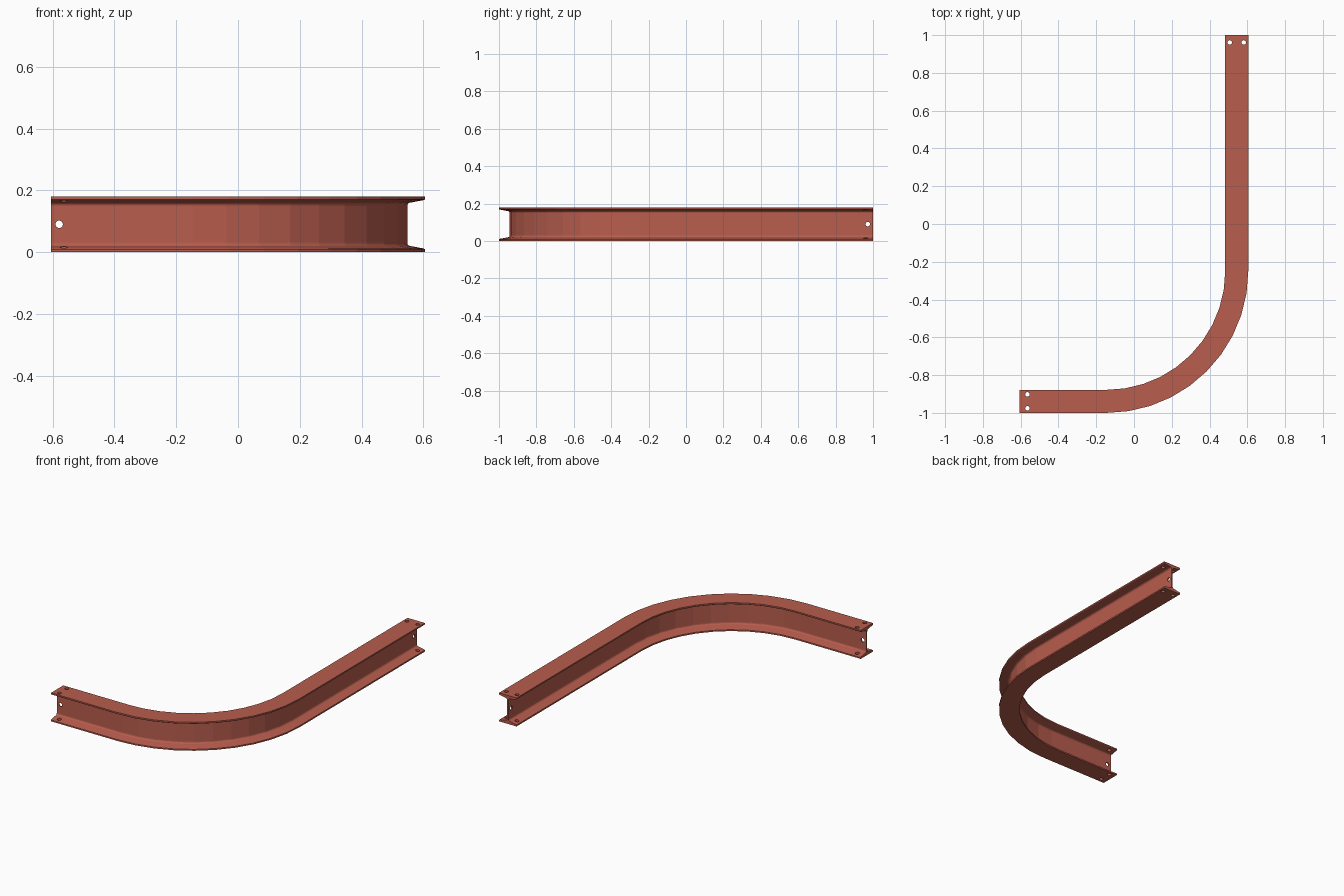
import bpy, bmesh
from math import sin, cos, pi, radians
from mathutils import Vector, Matrix

if "Cube" in bpy.data.objects:
    bpy.data.objects.remove(bpy.data.objects["Cube"])

X_END, Y_END = 0.605, 1.0        # outer extents
H, HALF_W, HALF_WEB = 0.18, 0.061, 0.004
R, STEPS = 0.69, 10              # bend radius of centre line, bend segments
XC, YC = X_END - HALF_W, -Y_END + HALF_W   # centre lines of the two legs
BEND = Vector((XC - R, YC + R, 0))


def quarter_profile():
    # tapered flange tip, sloping inner face, fillet into the web (u, height above mid)
    pts = [(HALF_W, H / 2), (HALF_W, H / 2 - 0.009), (HALF_W - 0.003, H / 2 - 0.0115)]
    r, u0, v0 = 0.012, HALF_WEB + 0.012, H / 2 - 0.031
    for i in range(5):
        a = radians(82 + i * 24.5)
        pts.append((u0 + r * cos(a), v0 + r * sin(a)))
    return pts


# closed I profile by mirroring the quarter
q = quarter_profile()
right = q + [(u, -v) for u, v in reversed(q)]
profile = right + [(-u, -v) for u, v in right]

# stations along the beam: (centre point, outward direction)
stations = [(Vector((XC, Y_END, 0)), Vector((1, 0, 0)))]
for i in range(STEPS + 1):
    a = -pi / 2 * i / STEPS
    d = Vector((cos(a), sin(a), 0))
    stations.append((BEND + R * d, d))
stations.append((Vector((-X_END, YC, 0)), Vector((0, -1, 0))))

# sweep the profile
bm = bmesh.new()
rings = [[bm.verts.new(p + d * u + Vector((0, 0, H / 2 + v))) for u, v in profile]
         for p, d in stations]
n = len(profile)
for a, b in zip(rings, rings[1:]):
    for i in range(n):
        j = (i + 1) % n
        bm.faces.new((a[i], a[j], b[j], b[i]))
bm.faces.new(rings[0])
bm.faces.new(rings[-1])
bmesh.ops.recalc_face_normals(bm, faces=bm.faces)
mesh = bpy.data.meshes.new("curved_beam")
bm.to_mesh(mesh)
bm.free()
beam = bpy.data.objects.new("curved_beam", mesh)
bpy.context.collection.objects.link(beam)

# bolt hole cutters: two through the flanges and one through the web at each end
bm = bmesh.new()


def hole(pos, depth, rot=Matrix.Identity(4)):
    bmesh.ops.create_cone(bm, cap_ends=True, segments=20, radius1=0.012, radius2=0.012,
                          depth=depth, matrix=Matrix.Translation(pos) @ rot)


for s in (-0.037, 0.037):
    hole((XC + s, Y_END - 0.039, H / 2), 0.4)
    hole((-X_END + 0.041, YC + s, H / 2), 0.4)
hole((XC, Y_END - 0.028, H / 2), 0.03, Matrix.Rotation(pi / 2, 4, 'Y'))
hole((-X_END + 0.026, YC, H / 2), 0.03, Matrix.Rotation(pi / 2, 4, 'X'))
cut_mesh = bpy.data.meshes.new("hole_cutters")
bm.to_mesh(cut_mesh)
bm.free()
cutter = bpy.data.objects.new("hole_cutters", cut_mesh)
cutter.hide_render = True
bpy.context.collection.objects.link(cutter)

mod = beam.modifiers.new("bolt_holes", 'BOOLEAN')
mod.operation, mod.solver, mod.object = 'DIFFERENCE', 'EXACT', cutter
bpy.context.view_layer.objects.active = beam
beam.select_set(True)
bpy.ops.object.modifier_apply(modifier=mod.name)
bpy.data.objects.remove(cutter)

# red oxide paint
paint = bpy.data.materials.new("red_paint")
paint.diffuse_color = (0.48, 0.11, 0.075, 1)
paint.use_nodes = True
paint.node_tree.nodes["Principled BSDF"].inputs["Base Color"].default_value = paint.diffuse_color
beam.data.materials.clear()
beam.data.materials.append(paint)
